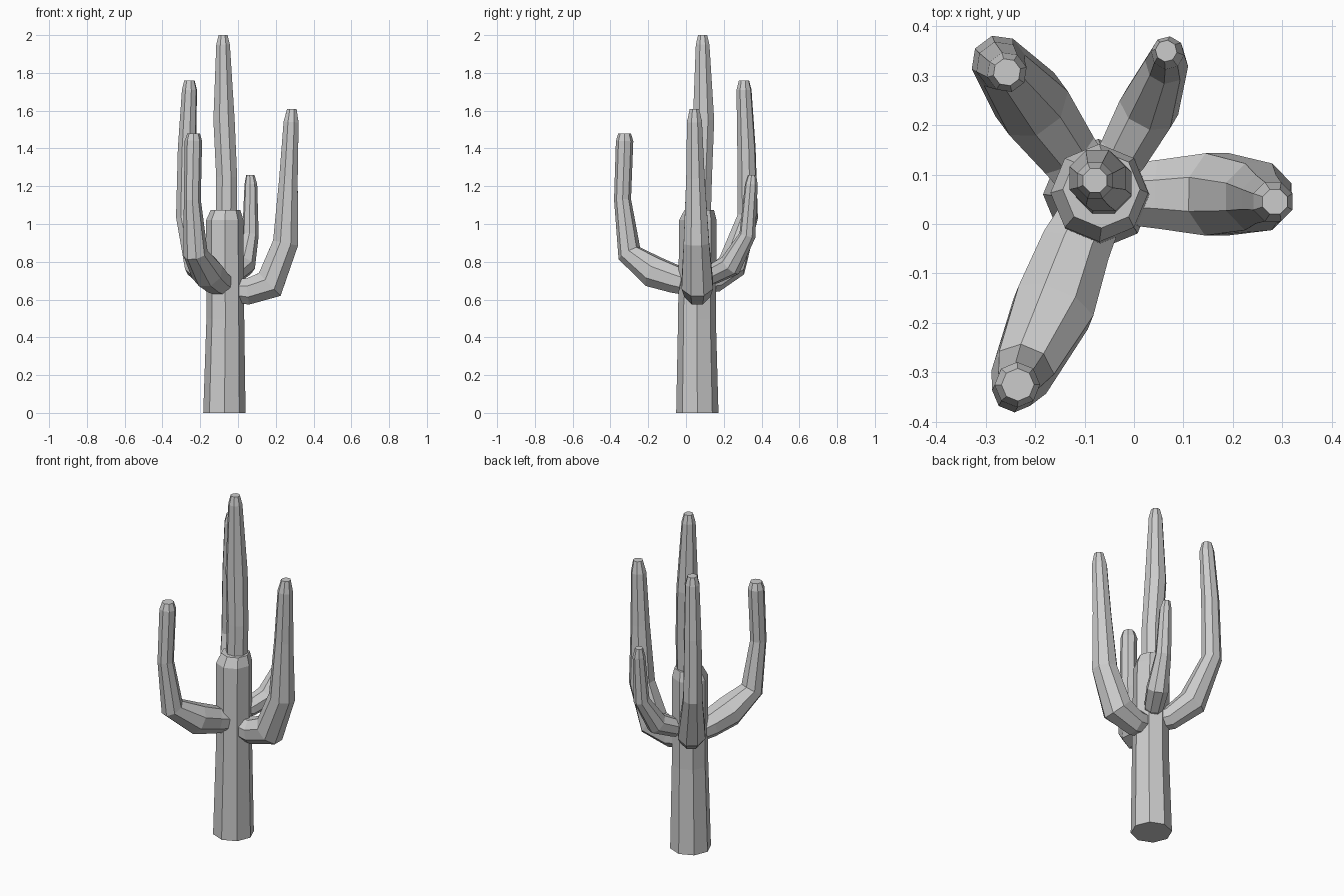
import bpy, bmesh, math
from mathutils import Vector

SIDES = 8


def tube(name, rings, side, offset=0.5, level=False):
    """Loft an eight-sided tube through (x, y, z, radius) rings, capped at both ends.
    side is a fixed reference direction that keeps the facets from twisting."""
    bm = bmesh.new()
    pts = [Vector(r[:3]) for r in rings]
    loops = []
    for i, p in enumerate(pts):
        a = (p - pts[i - 1]).normalized() if i else Vector()
        b = (pts[i + 1] - p).normalized() if i < len(pts) - 1 else Vector()
        t = Vector((0, 0, 1)) if level else (a + b).normalized()
        if i == len(pts) - 1:
            t = Vector((0, 0, 1))
        u = (side - t * side.dot(t)).normalized()
        v = t.cross(u)
        loop = []
        for k in range(SIDES):
            ang = 2 * math.pi * (k + offset) / SIDES
            loop.append(bm.verts.new(p + (u * math.cos(ang) + v * math.sin(ang)) * rings[i][3]))
        loops.append(loop)
    for lo, hi in zip(loops, loops[1:]):
        for k in range(SIDES):
            n = (k + 1) % SIDES
            bm.faces.new((lo[k], lo[n], hi[n], hi[k]))
    bm.faces.new(loops[0][::-1])
    bm.faces.new(loops[-1])
    bmesh.ops.recalc_face_normals(bm, faces=bm.faces)
    me = bpy.data.meshes.new(name)
    bm.to_mesh(me)
    bm.free()
    ob = bpy.data.objects.new(name, me)
    bpy.context.collection.objects.link(ob)
    return ob


def arm(name, rings):
    """Arm bending in one vertical plane; facets are aligned to that plane."""
    a, b = Vector(rings[0][:3]), Vector(rings[2][:3])
    d = b - a
    return tube(name, rings, Vector((-d.y, d.x, 0)).normalized())


# Thick lower trunk with a chamfered shoulder
X = Vector((1, 0, 0))
tube("trunk", [(-0.072, 0.06, 0, 0.112), (-0.067, 0.058, 0.5, 0.1),
               (-0.07, 0.063, 1.02, 0.099), (-0.066, 0.07, 1.075, 0.078)], X, 0, True)

# Slimmer upper stem rising out of the shoulder
tube("upper_stem", [(-0.062, 0.075, 1.0, 0.06), (-0.06, 0.082, 1.25, 0.06),
                    (-0.074, 0.093, 1.55, 0.061), (-0.079, 0.088, 1.95, 0.039),
                    (-0.079, 0.088, 2.0, 0.026)], X, 0.5, True)

# Four upturned arms
arm("right_arm", [(-0.03, 0.06, 0.65, 0.065), (0.05, 0.06, 0.642, 0.075),
                  (0.168, 0.06, 0.68, 0.09), (0.252, 0.055, 0.9, 0.073),
                  (0.267, 0.05, 1.24, 0.053), (0.281, 0.045, 1.54, 0.043),
                  (0.285, 0.045, 1.61, 0.027)])
arm("front_left_arm", [(-0.095, 0.0, 0.69, 0.07), (-0.12, -0.05, 0.705, 0.077),
                       (-0.163, -0.168, 0.745, 0.088), (-0.225, -0.3, 0.845, 0.065),
                       (-0.242, -0.336, 1.13, 0.045), (-0.236, -0.325, 1.44, 0.046),
                       (-0.235, -0.325, 1.48, 0.033)])
arm("back_left_arm", [(-0.09, 0.085, 0.69, 0.06), (-0.135, 0.145, 0.7, 0.066),
                      (-0.207, 0.243, 0.78, 0.08), (-0.274, 0.327, 1.04, 0.056),
                      (-0.27, 0.32, 1.4, 0.05), (-0.257, 0.307, 1.71, 0.041),
                      (-0.257, 0.307, 1.76, 0.028)])
arm("back_right_arm", [(-0.05, 0.1, 0.73, 0.048), (-0.02, 0.145, 0.735, 0.055),
                       (0.03, 0.235, 0.78, 0.063), (0.066, 0.325, 0.94, 0.044),
                       (0.068, 0.346, 1.21, 0.034), (0.065, 0.35, 1.26, 0.022)])
